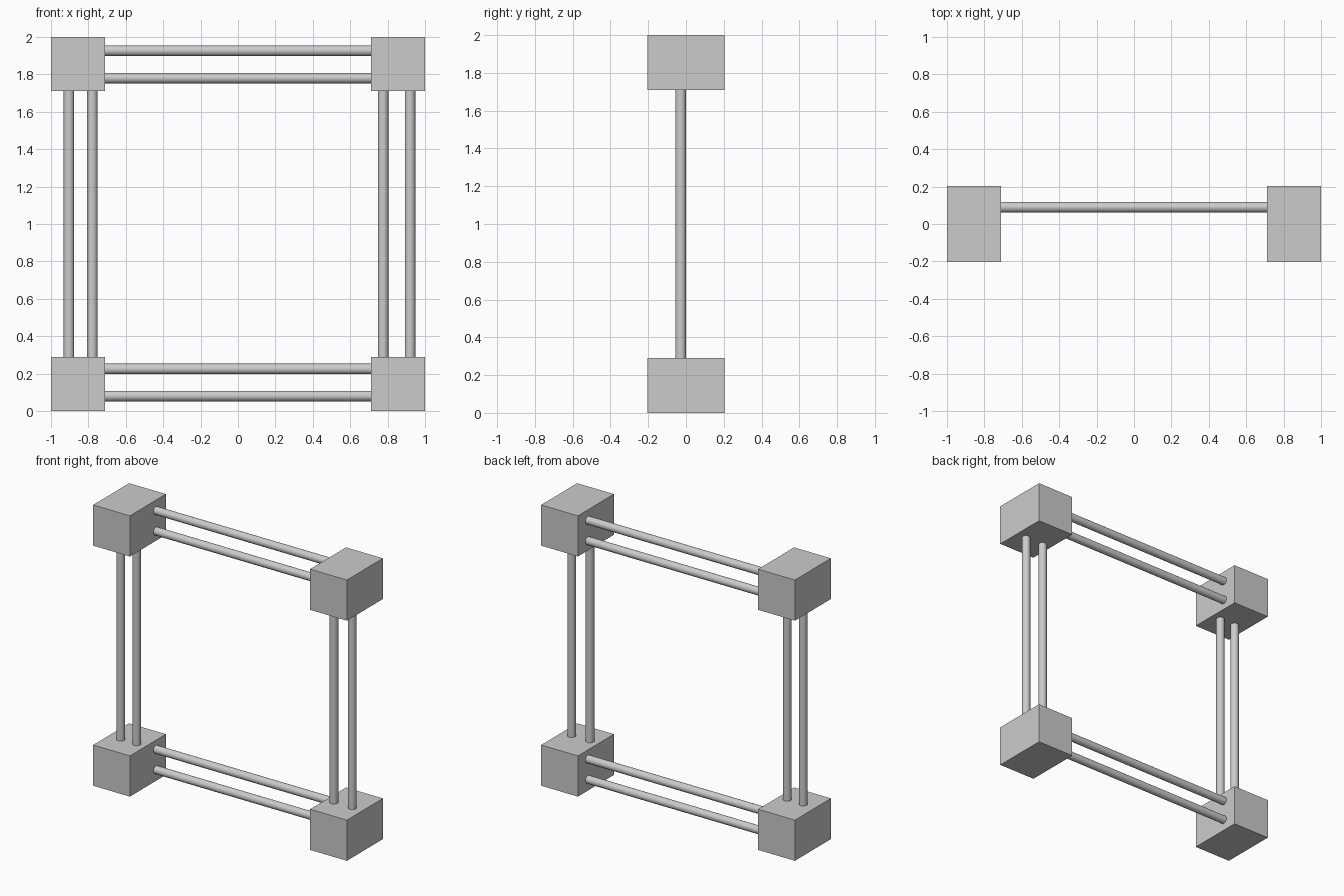
import bpy
import math
from mathutils import Vector

cube = bpy.data.objects.get("Cube")
if cube:
    bpy.data.objects.remove(cube, do_unlink=True)

grey = bpy.data.materials.new("light_grey")
grey.use_nodes = True
colour = (0.6, 0.6, 0.6, 1)
grey.diffuse_color = colour
grey.node_tree.nodes["Principled BSDF"].inputs["Base Color"].default_value = colour

BLOCK = Vector((0.29, 0.405, 0.29))
HALF = 1 - BLOCK.x / 2      # block centre distance from the frame centre
REACH = 1 - BLOCK.x + 0.02  # rods sink slightly into the blocks
RADIUS = 0.028


def block(name, x, z):
    bpy.ops.mesh.primitive_cube_add(size=1, location=(x, 0, z))
    ob = bpy.context.object
    ob.name = name
    ob.scale = BLOCK
    bpy.ops.object.transform_apply(location=False, rotation=False, scale=True)
    ob.data.materials.append(grey)


def rod(name, location, rotation):
    bpy.ops.mesh.primitive_cylinder_add(vertices=32, radius=RADIUS, depth=2 * REACH,
                                        location=location, rotation=rotation)
    ob = bpy.context.object
    ob.name = name
    ob.data.materials.append(grey)
    bpy.ops.object.shade_smooth_by_angle(angle=math.radians(40))


# Corner blocks
for side, x in (("right", -HALF), ("left", HALF)):
    for level, z in (("bottom", 1 - HALF), ("top", 1 + HALF)):
        block(f"{level}_{side}_block", x, z)

# Paired horizontal rods, set towards the back
for name, z in (("bottom_lower", 0.08), ("bottom_upper", 0.225),
                ("top_lower", 1.78), ("top_upper", 1.926)):
    rod(f"{name}_rod", (0, 0.09, z), (0, math.pi / 2, 0))

# Paired upright rods, just in front of the middle
for name, x in (("right_outer", -0.904), ("right_inner", -0.779),
                ("left_inner", 0.776), ("left_outer", 0.92)):
    rod(f"{name}_rod", (x, -0.028, 1), (0, 0, 0))
